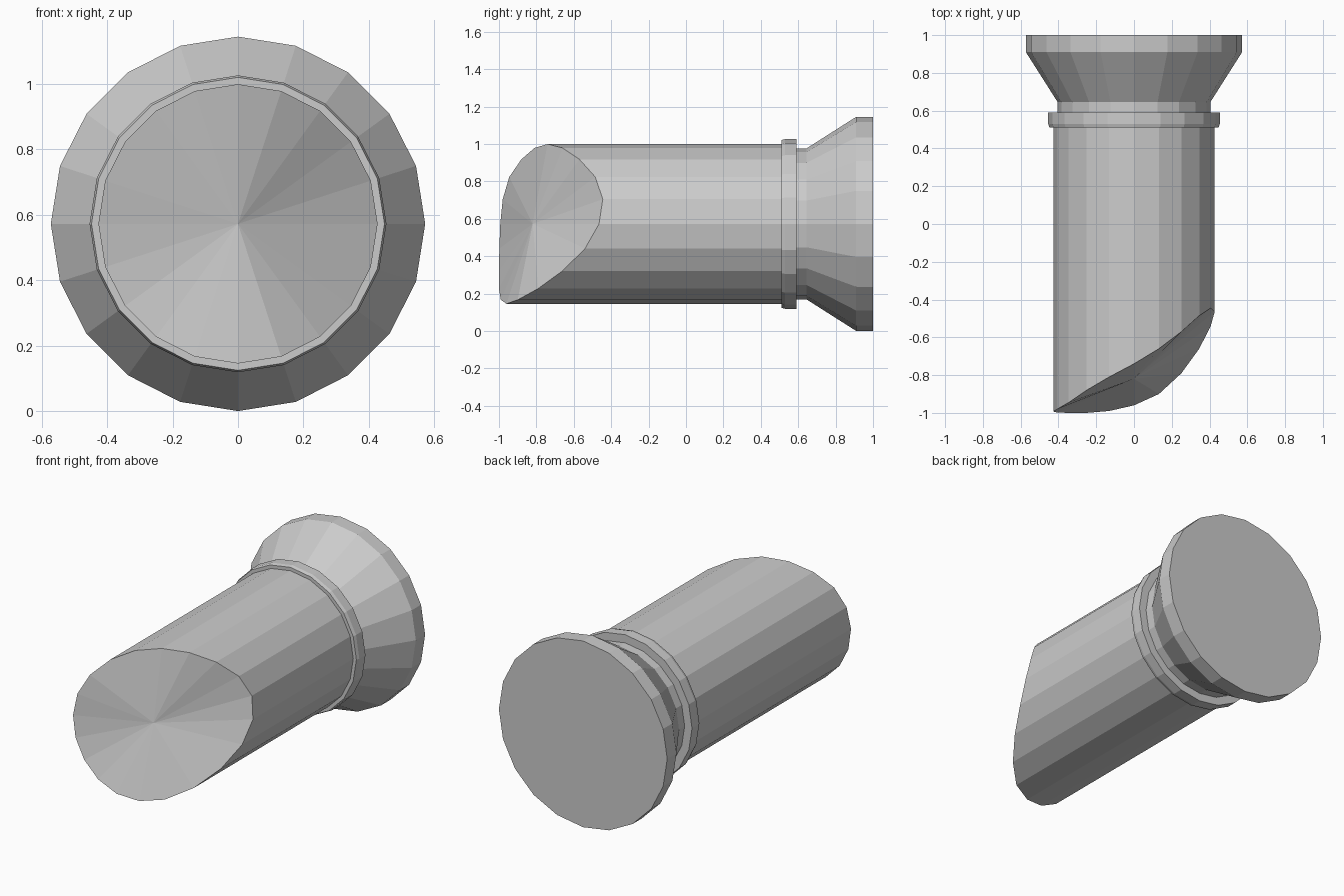
import bpy, math

if "Cube" in bpy.data.objects:
    bpy.data.objects.remove(bpy.data.objects["Cube"])

SIDES = 20
CZ = 0.5725  # height of the long axis


def ring(radius, ys):
    """Ring around the y axis, starting at the top; ys is one depth or one per vertex."""
    if not isinstance(ys, (list, tuple)):
        ys = [ys] * SIDES
    step = 2 * math.pi / SIDES
    return [(radius * math.sin(i * step), y, CZ + radius * math.cos(i * step))
            for i, y in enumerate(ys)]


def turned(name, rings, front_tip=None, back_cap=False):
    """Skin consecutive rings (front to back), with optional fan tip and flat cap."""
    verts = [v for r in rings for v in r]
    faces = []
    for k in range(len(rings) - 1):
        a, b = k * SIDES, (k + 1) * SIDES
        for i in range(SIDES):
            j = (i + 1) % SIDES
            faces.append((a + i, b + i, b + j, a + j))
    if front_tip is not None:
        verts.append((0, front_tip, CZ))
        faces += [(len(verts) - 1, i, (i + 1) % SIDES) for i in range(SIDES)]
    if back_cap:
        a = (len(rings) - 1) * SIDES
        faces.append(tuple(a + i for i in reversed(range(SIDES))))
    mesh = bpy.data.meshes.new(name)
    mesh.from_pydata(verts, [], faces)
    mesh.update()
    obj = bpy.data.objects.new(name, mesh)
    bpy.context.collection.objects.link(obj)
    return obj


# Shaft with obliquely cut end (depth of rim, clockwise from the top)
cut = [-0.74, -0.66, -0.57, -0.485, -0.445, -0.465, -0.54, -0.66, -0.79, -0.90,
       -0.96, -0.99, -1.0, -1.0, -0.998, -0.993, -0.98, -0.945, -0.88, -0.81]
turned("shaft", [ring(0.427, cut), ring(0.427, 0.51)], front_tip=-0.82)

# Raised collar band
turned("collar", [ring(0.427, 0.51), ring(0.448, 0.51), ring(0.454, 0.53),
                  ring(0.454, 0.59), ring(0.404, 0.59)])

# Neck flaring out to the wide end disc
turned("flared_base", [ring(0.404, 0.59), ring(0.404, 0.645),
                       ring(0.5725, 0.91), ring(0.5725, 1.0)], back_cap=True)

# Outward normals
for obj in bpy.context.collection.objects:
    obj.data.flip_normals()
